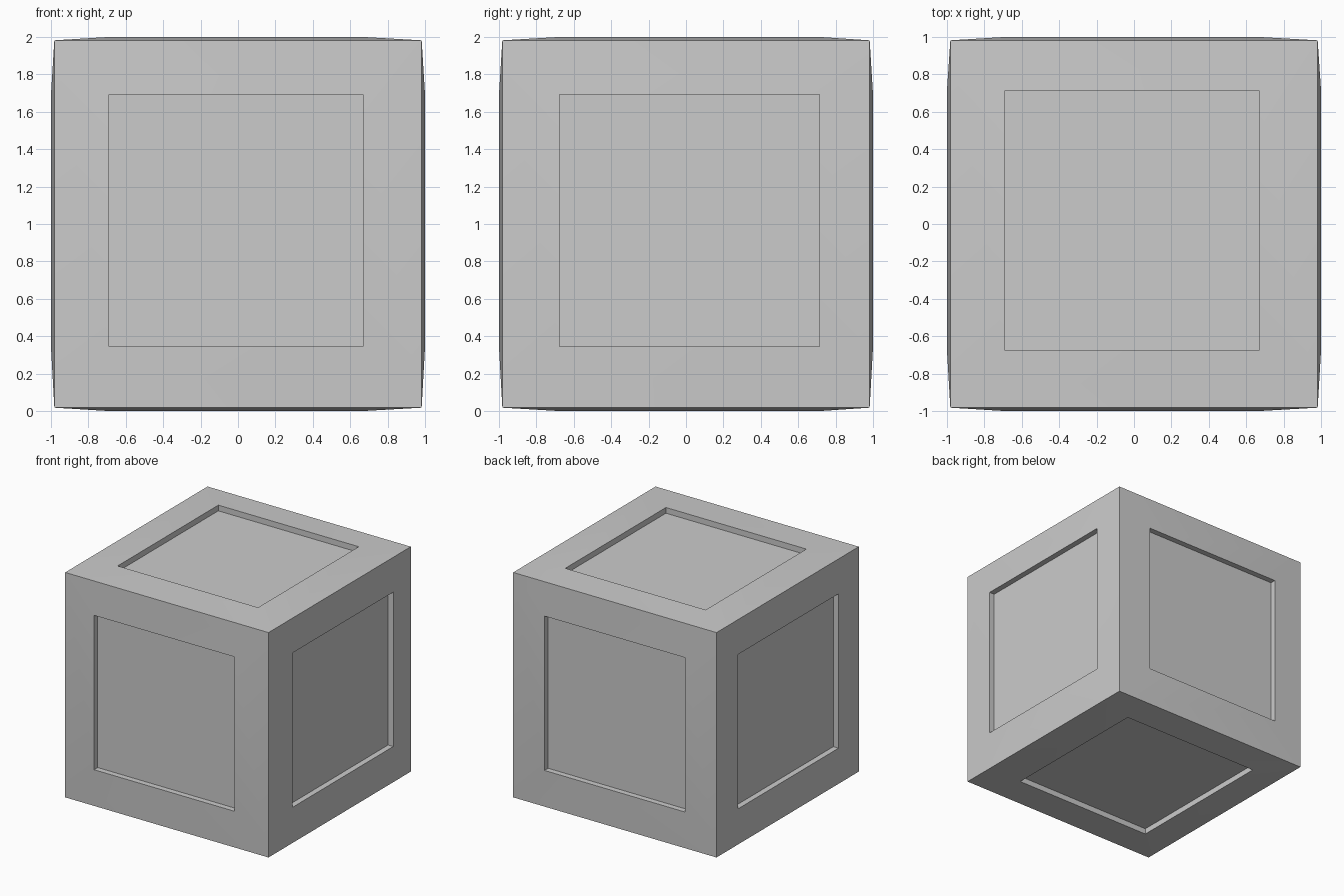
import bpy, bmesh
from mathutils import Vector

if "Cube" in bpy.data.objects:
    bpy.data.objects.remove(bpy.data.objects["Cube"])

LOW = Vector((-0.69, -0.676, 0.344))    # panel opening limits per axis
HIGH = Vector((0.667, 0.714, 1.692))
CENTRE = Vector((0, 0, 1))
CORNER, RIM, DEPTH = 0.982, 1.0, 0.05

# Crate body: cube whose corners sit slightly inside the panel rims
bm = bmesh.new()
bmesh.ops.create_cube(bm, size=2 * CORNER)
bmesh.ops.translate(bm, verts=bm.verts, vec=CENTRE)
bm.normal_update()

# Recessed panel on every side
for face in list(bm.faces):
    normal = face.normal.copy()
    axis = max(range(3), key=lambda i: abs(normal[i]))
    side = 1 if normal[axis] > 0 else -1
    bmesh.ops.inset_region(bm, faces=[face], thickness=0.3, use_even_offset=True)
    for v in face.verts:
        for i in range(3):
            if i == axis:
                v.co[i] = CENTRE[i] + side * RIM
            else:
                v.co[i] = HIGH[i] if v.co[i] > CENTRE[i] else LOW[i]
    # Straight walls down to the panel floor
    floor = bmesh.ops.extrude_discrete_faces(bm, faces=[face])["faces"][0]
    for v in floor.verts:
        v.co[axis] -= side * DEPTH

bmesh.ops.recalc_face_normals(bm, faces=bm.faces)
mesh = bpy.data.meshes.new("crate")
bm.to_mesh(mesh)
bm.free()
crate = bpy.data.objects.new("crate", mesh)
bpy.context.collection.objects.link(crate)
bpy.context.view_layer.objects.active = crate
crate.select_set(True)
bpy.ops.object.shade_smooth_by_angle()
